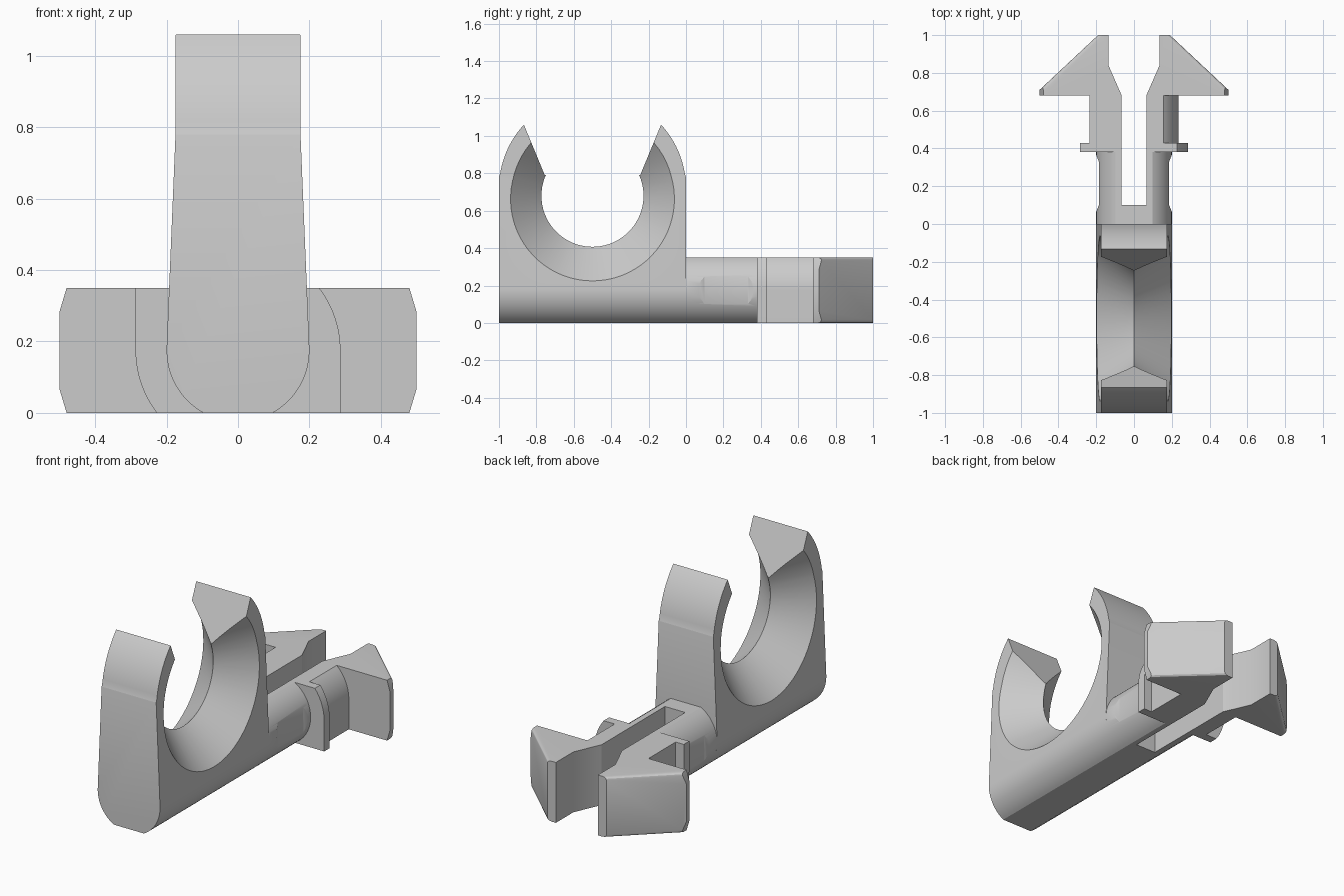
import bpy, bmesh, math
from mathutils import Vector, Matrix

cube = bpy.data.objects.get("Cube")
if cube:
    bpy.data.objects.remove(cube, do_unlink=True)

grey = bpy.data.materials.new("light_grey_plastic")
grey.use_nodes = True
GREY = (0.6, 0.6, 0.6, 1)
grey.diffuse_color = GREY
grey.node_tree.nodes["Principled BSDF"].inputs["Base Color"].default_value = GREY

H = 0.35         # height of the peg
MID = H / 2      # height of the peg axis
R = 0.2          # peg radius


def arc(cx, cy, r, start, end, n=16):
    return [(cx + r * math.cos(start + (end - start) * i / n),
             cy + r * math.sin(start + (end - start) * i / n)) for i in range(n + 1)]


def to_object(name, bm):
    bmesh.ops.recalc_face_normals(bm, faces=bm.faces)
    mesh = bpy.data.meshes.new(name)
    bm.to_mesh(mesh)
    bm.free()
    mesh.materials.append(grey)
    ob = bpy.data.objects.new(name, mesh)
    bpy.context.collection.objects.link(ob)
    return ob


def prism_bm(pts, axis, lo, hi):
    """Extrude a 2D outline along one axis."""
    place = {"X": lambda a, b, t: (t, a, b),
             "Y": lambda a, b, t: (a, t, b),
             "Z": lambda a, b, t: (a, b, t)}[axis]
    bm = bmesh.new()
    face = bm.faces.new([bm.verts.new(place(a, b, lo)) for a, b in pts])
    new = bmesh.ops.extrude_face_region(bm, geom=[face])["geom"]
    shift = Vector(place(0, 0, hi - lo))
    bmesh.ops.translate(bm, vec=shift, verts=[v for v in new if isinstance(v, bmesh.types.BMVert)])
    bmesh.ops.recalc_face_normals(bm, faces=bm.faces)
    return bm


def prism(name, pts, axis, lo, hi):
    return to_object(name, prism_bm(pts, axis, lo, hi))


def select(ob):
    bpy.ops.object.select_all(action="DESELECT")
    ob.select_set(True)
    bpy.context.view_layer.objects.active = ob


def boolean(ob, cutter, operation):
    mod = ob.modifiers.new("cut", "BOOLEAN")
    mod.operation, mod.solver, mod.object = operation, "EXACT", cutter
    select(ob)
    bpy.ops.object.modifier_apply(modifier=mod.name)
    bpy.data.objects.remove(cutter, do_unlink=True)


def finish(ob):
    select(ob)
    bpy.ops.object.shade_smooth_by_angle(angle=math.radians(25))


# Clip body: side outline with a V mouth, trimmed to the tapered front outline
tip = math.asin(0.34 / 0.5)
side = [(-1, 0), (0, 0)] + arc(-0.5, 0.72, 0.5, 0.12, tip)
side += [(-0.245, 0.79), (-0.755, 0.79)]
side += arc(-0.5, 0.72, 0.5, math.pi - tip, math.pi - 0.12)
side = [(max(-1, min(0, y)) if z > 0.79 else (0 if y > -0.2 else -1 if y < -0.8 else y), z)
        for y, z in side]
cut = math.asin(MID / R)
front = arc(0, MID, R, -cut, 0.04)
front += [(0.175, 0.78), (0.174, 1.2)]
front += [(-x, z) for x, z in reversed(front)]
clip = prism("clip_body", [(y, z) if abs(z - 0.79) > 1e-6 else (-0.245 if y > -0.5 else -0.755, z)
                           for y, z in side], "X", -0.3, 0.3)
boolean(clip, prism("front_trim", front, "Y", -1.2, 0.2), "INTERSECT")

# Hourglass bore through the clip
bm = bmesh.new()
rings = []
for x, r in ((-0.25, 0.503), (0, 0.273), (0.25, 0.503)):
    rings.append([bm.verts.new((x, y, z))
                  for y, z in arc(-0.5, 0.68, r, 0, math.tau, 72)[:-1]])
for a, b in zip(rings, rings[1:]):
    for i in range(len(a)):
        j = (i + 1) % len(a)
        bm.faces.new((a[i], a[j], b[j], b[i]))
bm.faces.new(rings[0])
bm.faces.new(rings[2])
boolean(clip, to_object("bore", bm), "DIFFERENCE")
finish(clip)

# Peg: round bar with flat top and bottom, slotted, with flattened sides
section = arc(0, MID, R, -cut, cut, 24)
section += [(-x, z) for x, z in reversed(section)]
peg = prism("peg", section, "Y", 0, 0.38)
boolean(peg, prism("slot", [(-0.065, 0.1), (0.065, 0.1), (0.065, 0.5), (-0.065, 0.5)],
                   "Z", -0.1, 0.5), "DIFFERENCE")
for s in (1, -1):
    flat = [(0.202, 0.06), (0.186, 0.1), (0.186, 0.33), (0.202, 0.37), (0.3, 0.37), (0.3, 0.06)]
    boolean(peg, prism("flat", [(s * x, y) for x, y in flat], "Z", -0.1, 0.5), "DIFFERENCE")
finish(peg)


def half_round(r):
    """Section square below and rounded above."""
    return [(0.065, 0), (r, 0)] + arc(0, MID, r, 0, math.asin(MID / r)) + [(0.065, H)]


def barb_bm():
    """Arrow-shaped hook with softened sloping edges and clipped outer corners."""
    bm = prism_bm([(0.065, 0.68), (0.5, 0.68), (0.5, 0.71), (0.19, 1), (0.135, 1), (0.135, 0.84)],
                  "Z", 0, H)
    for z, nz in ((0, -0.3), (H, 0.3)):
        geom = bm.verts[:] + bm.edges[:] + bm.faces[:]
        bmesh.ops.bisect_plane(bm, geom=geom, plane_co=(0.48, 0.7, z), plane_no=(1, 0, nz),
                               clear_outer=True)
        bmesh.ops.holes_fill(bm, edges=[e for e in bm.edges if e.is_boundary])
    slope = Vector((0.29, 0.31, 0)).normalized()
    edges = [e for e in bm.edges
             if any(f.normal.dot(slope) > 0.99 for f in e.link_faces)
             and all(v.co.z < 0.001 or v.co.z > H - 0.001 for v in e.verts)
             and abs(e.verts[0].co.z - e.verts[1].co.z) < 0.01]
    bmesh.ops.bevel(bm, geom=edges, offset=0.018, segments=3, profile=0.5, affect="EDGES")
    return bm


# Two snap prongs, each the other turned half a turn about the peg axis
turn = Matrix.Translation((0, 0, MID)) @ Matrix.Rotation(math.pi, 4, "Y") @ Matrix.Translation((0, 0, -MID))
for label, matrix in (("left", Matrix.Identity(4)), ("right", turn)):
    parts = (("neck", prism_bm(half_round(0.235), "Y", 0.38, 0.68)),
             ("collar", prism_bm(half_round(0.287), "Y", 0.38, 0.43)),
             ("barb", barb_bm()))
    for part, bm in parts:
        bm.transform(matrix)
        finish(to_object(f"{label}_{part}", bm))
